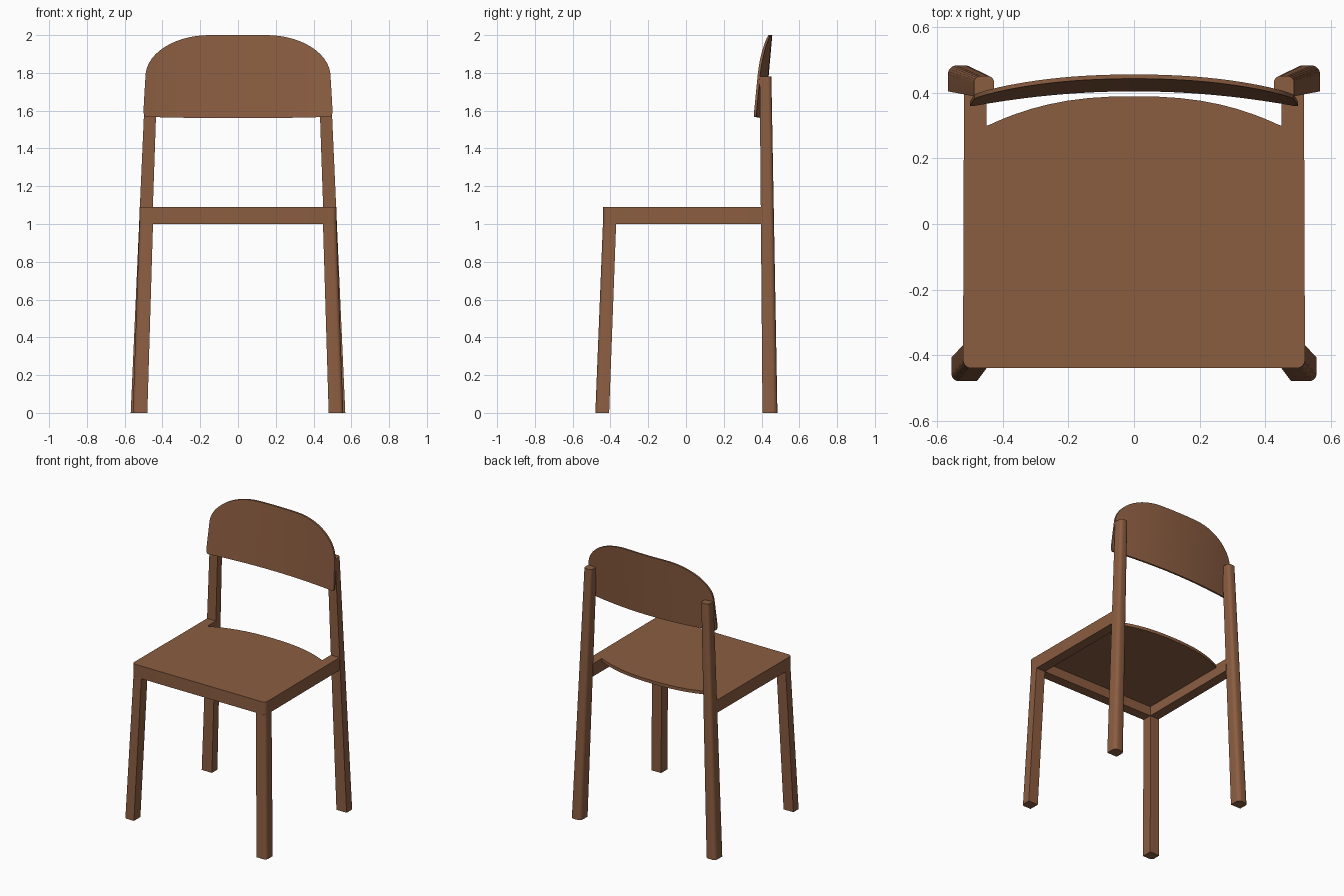
import bpy, bmesh, math

if "Cube" in bpy.data.objects:
    bpy.data.objects.remove(bpy.data.objects["Cube"])

wood = bpy.data.materials.new("brown_wood")
wood.diffuse_color = (0.26, 0.11, 0.053, 1)
wood.use_nodes = True
wood.node_tree.nodes["Principled BSDF"].inputs["Base Color"].default_value = wood.diffuse_color


def loft(name, bottom, top):
    """Solid between two matching loops of 3D points."""
    bm = bmesh.new()
    a = [bm.verts.new(p) for p in bottom]
    b = [bm.verts.new(p) for p in top]
    n = len(a)
    bm.faces.new(a[::-1])
    bm.faces.new(b)
    for i in range(n):
        j = (i + 1) % n
        bm.faces.new((a[i], a[j], b[j], b[i]))
    return finish(name, bm)


def finish(name, bm):
    bmesh.ops.recalc_face_normals(bm, faces=bm.faces)
    me = bpy.data.meshes.new(name)
    bm.to_mesh(me)
    bm.free()
    me.materials.append(wood)
    ob = bpy.data.objects.new(name, me)
    bpy.context.collection.objects.link(ob)
    bpy.ops.object.select_all(action='DESELECT')
    ob.select_set(True)
    bpy.context.view_layer.objects.active = ob
    bpy.ops.object.shade_smooth_by_angle(angle=math.radians(30))
    return ob


def rounded_rect(x0, x1, y0, y1, z, radii, side=1):
    """Rectangle loop; radii for corners x1y1, x0y1, x0y0, x1y0."""
    pts = []
    corners = [(x1, y1, -1, -1), (x0, y1, 1, -1), (x0, y0, 1, 1), (x1, y0, -1, 1)]
    for k, ((x, y, sx, sy), r) in enumerate(zip(corners, radii)):
        steps = 5 if r else 0
        for i in range(steps + 1):
            t = math.radians(90 * k + (90 * i / steps if steps else 0))
            pts.append((side * (x + sx * r + r * math.cos(t)) if r else side * x,
                        y + sy * r + r * math.sin(t) if r else y, z))
    return pts


for side, tag in ((1, "right"), (-1, "left")):
    # splayed front legs, rounded on the outer front corner
    r = (0, 0, 0, 0.022)
    loft("front_leg_" + tag,
         rounded_rect(0.48, 0.557, -0.48, -0.407, 0, r, side),
         rounded_rect(0.45, 0.522, -0.44, -0.37, 1.0, r, side))
    # tall back legs, rounded at the back
    loft("back_leg_" + tag,
         rounded_rect(0.488, 0.568, 0.405, 0.484, 0, (0.026, 0.026, 0, 0), side),
         rounded_rect(0.427, 0.489, 0.39, 0.452, 1.78, (0.02, 0.02, 0, 0), side))

# U-shaped seat frame with rounded front corners
R = 0.025
half = [(0.45, -0.37), (0.45, 0.40), (0.519, 0.40), (0.522, -0.44 + R)]
half += [(0.522 - R + R * math.cos(t), -0.44 + R - R * math.sin(t))
         for t in [math.radians(18 * i) for i in range(1, 6)]]
outline = half + [(-x, y) for x, y in reversed(half)]
loft("seat_frame", [(x, y, 1.0) for x, y in outline], [(x, y, 1.09) for x, y in outline])

# thin seat panel with bowed back edge
N = 20
edge = [(0.447 * math.cos(math.pi * i / N)) for i in range(N + 1)]
outline = [(-0.45, -0.372), (0.45, -0.372), (0.45, 0.30)]
outline += [(x, 0.30 + 0.09 * (1 - abs(x / 0.447) ** 2.4)) for x in edge[1:-1]]
outline += [(-0.45, 0.30)]
loft("seat_panel", [(x, y, 1.068) for x, y in outline], [(x, y, 1.09) for x, y in outline])

# curved, tilted backrest built from vertical columns (x, bottom z, top z)
cols = [(x, 1.56 + 0.03 * x * x, 2.0) for x in (0, 0.04, 0.08, 0.12)]
for i in range(15):
    t = math.radians(90 * i / 14)
    x = 0.15 + 0.34 * math.sin(t)
    cols.append((x, 1.56 + 0.03 * x * x, 1.78 + 0.22 * math.cos(t)))
cols += [(0.496, 1.575, 1.68), (0.50, 1.587, 1.61)]
cols = [(-x, b, t) for x, b, t in reversed(cols[1:])] + cols

bm = bmesh.new()
rows = []
for x, b, t in cols:
    def pt(z, d):
        return bm.verts.new((x, 0.405 - 0.19 * x * x + 0.088 * (z - 1.56) + d, z))
    rows.append((pt(b, 0), pt(t, 0), pt(t, 0.013), pt(b, 0.013)))
for p, q in zip(rows, rows[1:]):
    for k in range(4):
        m = (k + 1) % 4
        bm.faces.new((p[k], q[k], q[m], p[m]))
bm.faces.new(rows[0])
bm.faces.new(rows[-1][::-1])
finish("backrest", bm)
